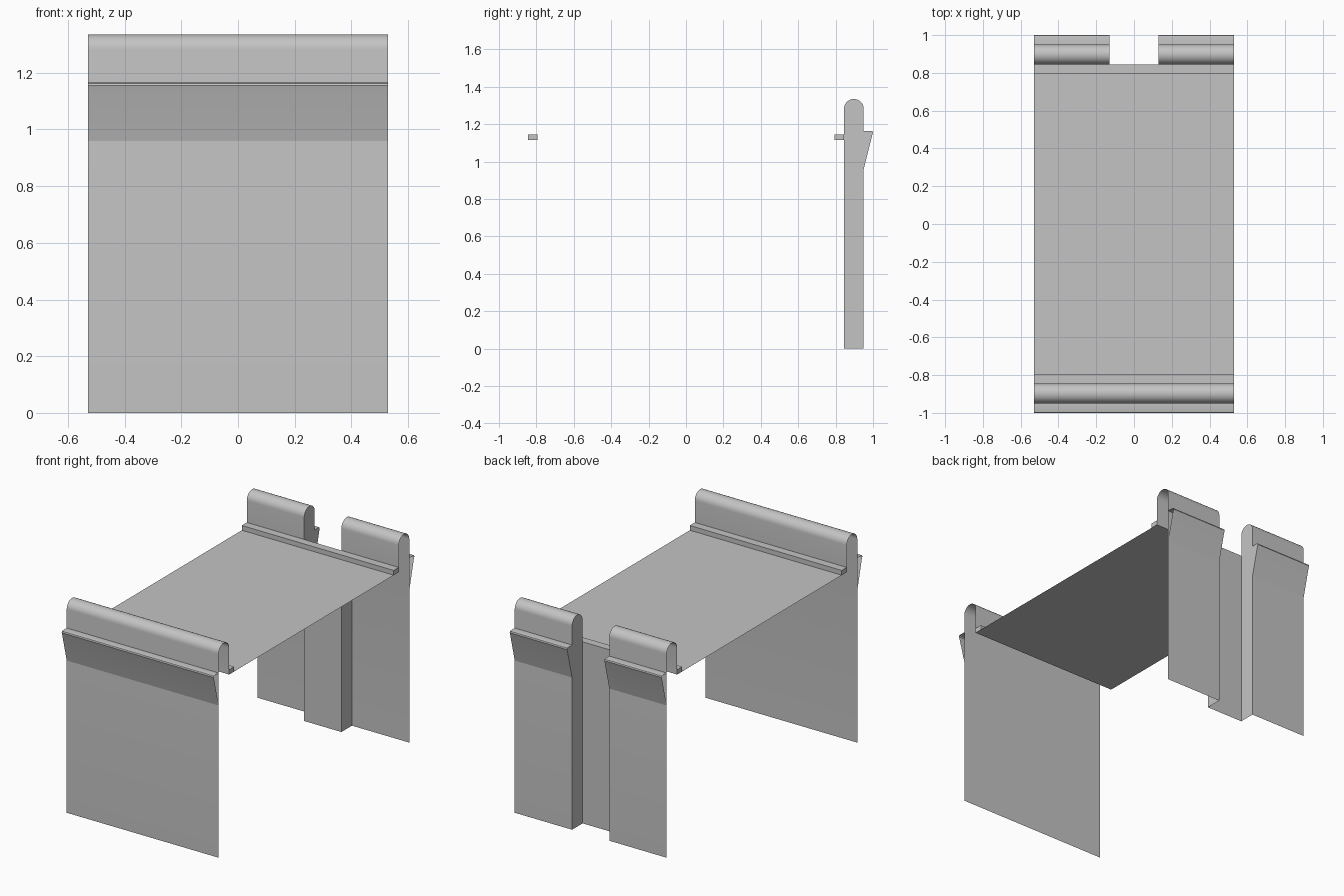
import bpy
import math

cube = bpy.data.objects.get("Cube")
if cube:
    bpy.data.objects.remove(cube, do_unlink=True)

# Main dimensions
HALF = 0.53            # half width
NOTCH = 0.13           # half width of the rear notch
OUTER, INNER = 0.95, 0.845
ARCH_R = (OUTER - INNER) / 2
ARCH_Z = 1.335 - ARCH_R
DECK_Z, RAIL_TOP, RAIL_Y = 1.115, 1.145, 0.795

grey = bpy.data.materials.new("light_grey")
grey.use_nodes = True
colour = (0.55, 0.55, 0.55, 1)
grey.diffuse_color = colour
grey.node_tree.nodes["Principled BSDF"].inputs["Base Color"].default_value = colour


def make(name, verts, faces):
    mesh = bpy.data.meshes.new(name)
    mesh.from_pydata(verts, [], faces)
    mesh.materials.append(grey)
    obj = bpy.data.objects.new(name, mesh)
    bpy.context.collection.objects.link(obj)
    bpy.ops.object.select_all(action="DESELECT")
    obj.select_set(True)
    bpy.context.view_layer.objects.active = obj
    bpy.ops.object.shade_smooth_by_angle(angle=math.radians(35))
    return obj


def sheet(name, profile, x0, x1, side=1):
    """Sweep an open (y, z) profile along x into a thin sheet."""
    n = len(profile)
    verts = [(x, side * y, z) for x in (x0, x1) for y, z in profile]
    faces = [(i, i + 1, n + i + 1, n + i) for i in range(n - 1)]
    if side < 0:
        faces = [f[::-1] for f in faces]
    return make(name, verts, faces)


def plate(name, profile, x, flip):
    """Flat closed outline standing across x."""
    face = tuple(range(len(profile)))
    return make(name, [(x, y, z) for y, z in profile], [face[::-1] if flip else face])


# Folded wall: up the outside, over the rounded top, down to the deck
arch = [((OUTER + INNER) / 2 + ARCH_R * math.cos(math.pi * i / 16),
         ARCH_Z + ARCH_R * math.sin(math.pi * i / 16)) for i in range(17)]
wall = [(OUTER, 0)] + arch + [(INNER, DECK_Z)]
flap = [(OUTER, 0.96), (0.995, 1.14), (1.0, 1.155), (0.997, 1.163), (0.99, 1.165), (OUTER, 1.165)]

sheet("front_wall", wall, -HALF, HALF, -1)
sheet("front_flap", flap, -HALF, HALF, -1)

# Rear wall in two halves with closed faces toward the notch
for label, s in (("left", 1), ("right", -1)):
    x0, x1 = sorted((s * NOTCH, s * HALF))
    sheet(f"rear_wall_{label}", wall, x0, x1)
    sheet(f"rear_flap_{label}", flap, x0, x1)
    plate(f"notch_side_{label}", [(OUTER, 0)] + arch + [(INNER, 0)], s * NOTCH, s > 0)
    plate(f"notch_flap_end_{label}", flap, s * NOTCH, s > 0)

# Recessed panel at the back of the notch
sheet("notch_panel", [(INNER, 0), (INNER, RAIL_TOP)], -NOTCH, NOTCH)

# Small rails where the deck meets each wall
for label, s in (("front", -1), ("rear", 1)):
    rail = [(INNER, DECK_Z), (INNER, RAIL_TOP), (RAIL_Y, RAIL_TOP), (RAIL_Y, DECK_Z)]
    sheet(f"{label}_rail", rail + rail[:1], -HALF, HALF, s)
    for x in (-HALF, HALF):
        plate(f"{label}_rail_end", [(s * y, z) for y, z in rail], x, s * x < 0)

# Deck: two panels joined by a narrow centre strip
sheet("deck_front", [(-0.05, DECK_Z), (-RAIL_Y, DECK_Z)], -HALF, HALF)
sheet("deck_centre_strip", [(0.05, DECK_Z), (-0.05, DECK_Z)], -HALF, HALF)
sheet("deck_rear", [(RAIL_Y, DECK_Z), (0.05, DECK_Z)], -HALF, HALF)
